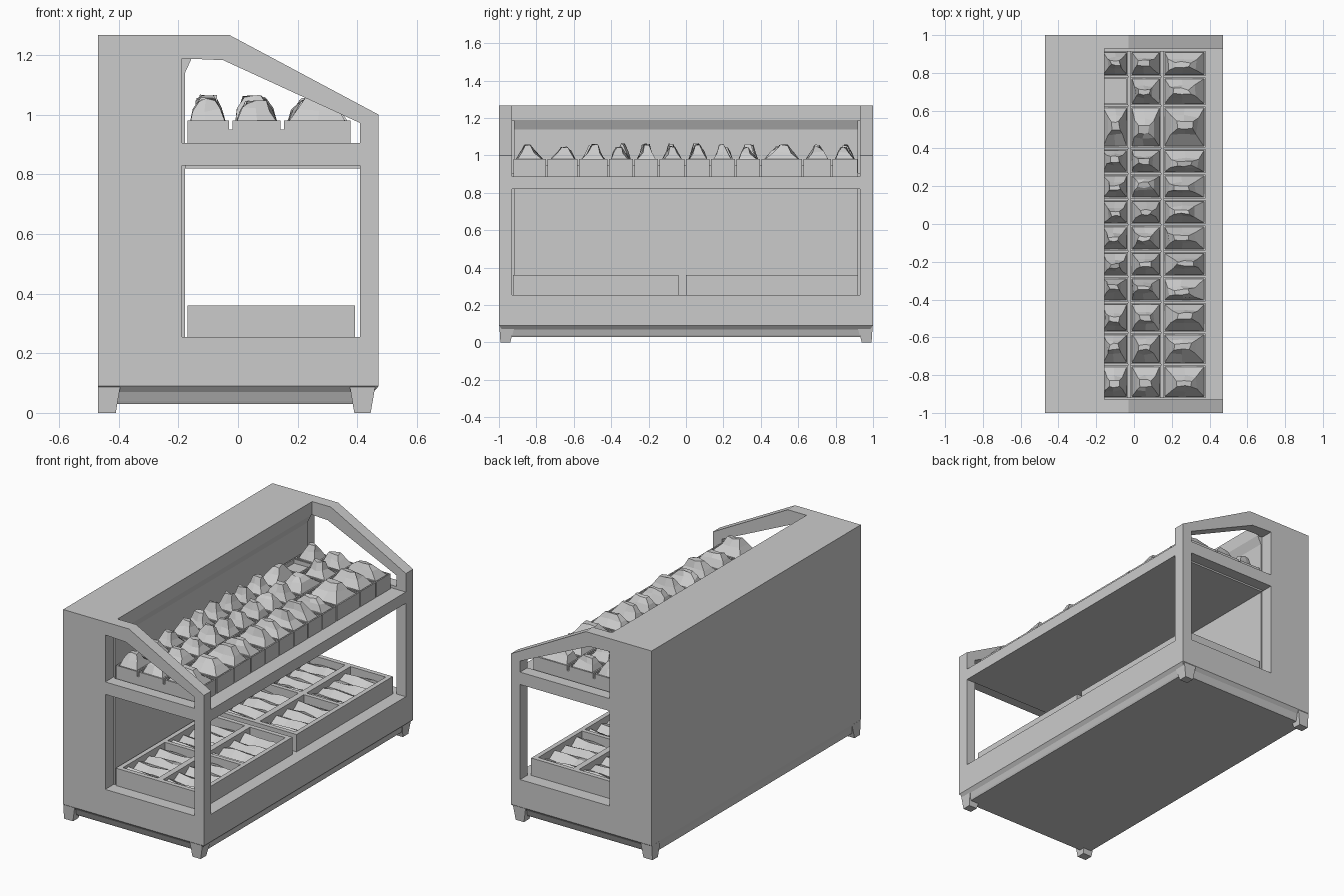
import bpy, bmesh, random

if "Cube" in bpy.data.objects:
    bpy.data.objects.remove(bpy.data.objects["Cube"])
random.seed(4)


def finish(name, bm):
    bmesh.ops.recalc_face_normals(bm, faces=bm.faces[:])
    me = bpy.data.meshes.new(name)
    bm.to_mesh(me)
    bm.free()
    ob = bpy.data.objects.new(name, me)
    bpy.context.collection.objects.link(ob)
    return ob


def loft(bm, rings):
    """Closed solid through rings holding the same number of points."""
    vs = [[bm.verts.new(p) for p in r] for r in rings]
    n = len(vs[0])
    bm.faces.new(vs[0])
    bm.faces.new(vs[-1])
    for a, b in zip(vs, vs[1:]):
        for i in range(n):
            j = (i + 1) % n
            bm.faces.new((a[i], a[j], b[j], b[i]))


def rect(x0, x1, y0, y1, z):
    return [(x0, y0, z), (x1, y0, z), (x1, y1, z), (x0, y1, z)]


def box(bm, x0, x1, y0, y1, z0, z1):
    loft(bm, [rect(x0, x1, y0, y1, z0), rect(x0, x1, y0, y1, z1)])


def prism(name, prof, y):
    """Side profile (x, z) extruded from -y to y."""
    bm = bmesh.new()
    loft(bm, [[(x, s * y, z) for x, z in prof] for s in (-1, 1)])
    return finish(name, bm)


# Cabinet shell: full side profile, hollowed out and pierced by end windows
body = prism("cabinet_shell", [(-.47, .09), (.472, .09), (.472, 1.0), (-.03, 1.268),
                               (-.47, 1.268)], 1.0)
cuts = {
    "display_cutter": ([(-.178, .255), (.7, .255), (.7, 1.5), (-.155, 1.5),
                        (-.155, 1.19), (-.178, 1.14)], .93),
    "upper_window_cutter": ([(-.188, .905), (.41, .905), (.41, .972), (-.05, 1.183),
                             (-.188, 1.189)], 1.2),
    "lower_window_cutter": ([(-.188, .2551), (.41, .2551), (.41, .83), (-.188, .83)], 1.2),
}
# windows only cut the end frames and the wall ends, not the lip or back wall
for name, (prof, y) in cuts.items():
    if y < 1:
        cutters = [prism(name, prof, y)]
    else:
        cutters = []
        for s in (-1, 1):
            c = prism(name, prof, .1)
            c.location.y = s * 1.02
            cutters.append(c)
    for c in cutters:
        c.hide_render = True
        c.hide_set(True)
        m = body.modifiers.new(c.name, 'BOOLEAN')
        m.operation = 'DIFFERENCE'
        m.solver = 'EXACT'
        m.object = c
# bake the cuts and drop the cutters
bpy.context.view_layer.update()
baked = bpy.data.meshes.new_from_object(body.evaluated_get(bpy.context.evaluated_depsgraph_get()))
tools = [m.object for m in body.modifiers]
body.modifiers.clear()
body.data = baked
for c in tools:
    bpy.data.objects.remove(c)

# Sloping plinth under the base
bm = bmesh.new()
loft(bm, [rect(-.46, .44, -.965, .965, .03), rect(-.46, .445, -.97, .97, .04),
          rect(-.465, .455, -.983, .983, .07), rect(-.47, .472, -1, 1, .09)])
finish("plinth", bm)

# Tapered corner feet
for sx, xo, xi, tag in ((-1, -.47, -.41, "back"), (1, .445, .39, "display")):
    for sy, end in ((-1, "front"), (1, "rear")):
        bm = bmesh.new()
        xs, xt = sorted((xo, xi)), sorted((xo + (.015 if sx > 0 else 0), xi - sx * .015))
        ys, yt = sorted((sy * .992, sy * .94)), sorted((sy * .998, sy * .915))
        loft(bm, [rect(*xs, *ys, 0), rect(*xt, *yt, .088)])
        finish(f"{tag}_{end}_foot", bm)

# Upper shelf
bm = bmesh.new()
box(bm, -.178, .472, -.93, .93, .82, .888)
finish("upper_shelf", bm)

# Upper produce bins: 3 columns by 12 rows, each with a faceted heap
cols = [(-.17, -.031), (-.018, .142), (.155, .378)]
rows = [-.925, -.745, -.575, -.415, -.28, -.145, -.005, .13, .265, .40, .625, .78, .92]
bm = bmesh.new()
for a, b in ((-.031, -.018), (.142, .155)):
    box(bm, a, b, -.92, .915, .885, .95)
finish("bin_spacers", bm)
for c, (x0, x1) in enumerate(cols):
    bins, heaps = bmesh.new(), bmesh.new()
    for r, (a, b) in enumerate(zip(rows, rows[1:])):
        y0, y1 = a + .004, b - .004
        box(bins, x0, x1, y0, y1, .885, .945)
        t = .008
        for w in ((x0, x1, y0, y0 + t), (x0, x1, y1 - t, y1),
                  (x0, x0 + t, y0 + t, y1 - t), (x1 - t, x1, y0 + t, y1 - t)):
            box(bins, *w, .945, .98)
        i0, i1, j0, j1 = x0 + t, x1 - t, y0 + t, y1 - t
        if c == 0 and r == 10:      # nearly empty bin
            box(heaps, i0, i1, j0, j1, .94, .955)
            continue
        w, d = i1 - i0, j1 - j0
        cx = i0 + w * random.uniform(.42, .52)
        cy = (j0 + j1) / 2 + random.uniform(-.012, .012)
        top = random.uniform(1.04, 1.064)

        def ring(fx, fy, z, jz):
            return [(cx + sx * w * fx + random.uniform(-.008, .008),
                     cy + sy * d * fy + random.uniform(-.006, .006),
                     z + random.uniform(-jz, jz))
                    for sx, sy in ((-1, -1), (0, -1.1), (1, -1), (1, 1), (0, 1.1), (-1, 1))]
        base = [(i0, j0, .945), (cx, j0, .945), (i1, j0, .945),
                (i1, j1, .945), (cx, j1, .945), (i0, j1, .945)]
        rim = [(x, y, z + random.uniform(.014, .03)) for x, y, z in base]
        loft(heaps, [base, rim, ring(.33, .23, 1.015, .01), ring(.2, .1, top, .006)])
    finish(f"produce_bins_{c + 1}", bins)
    finish(f"produce_heaps_{c + 1}", heaps)

# Lower trays with dividers and rippled contents
for tag, y0, y1 in (("front", -.925, -.04), ("rear", 0.0, .92)):
    x0, x1, t, xm = -.17, .392, .028, .11
    ym = (y0 + y1) / 2
    bm = bmesh.new()
    box(bm, x0, x1, y0, y1, .25, .285)
    for w in ((x0, x1, y0, y0 + t), (x0, x1, y1 - t, y1),
              (x0, x0 + t, y0 + t, y1 - t), (x1 - t, x1, y0 + t, y1 - t),
              (xm - .018, xm + .018, y0 + t, y1 - t),
              (x0 + t, xm - .018, ym - .013, ym + .013),
              (xm + .018, x1 - t, ym - .013, ym + .013)):
        box(bm, *w, .285, .36)
    finish(tag + "_lower_tray", bm)

    bm = bmesh.new()
    for xa, xb in ((x0 + t, xm - .018), (xm + .018, x1 - t)):
        for ya, yb in ((y0 + t, ym - .013), (ym + .013, y1 - t)):
            n = 8
            ys = [ya + (yb - ya) * i / n for i in range(n + 1)]
            rings = []
            for k in range(4):
                x = xa + (xb - xa) * k / 3
                wave = [(x, y, (.338 if i % 2 else .31) + random.uniform(-.01, .01))
                        for i, y in enumerate(ys)]
                rings.append([(x, ya, .28)] + wave + [(x, yb, .28)])
            loft(bm, rings)
    finish(tag + "_lower_contents", bm)
